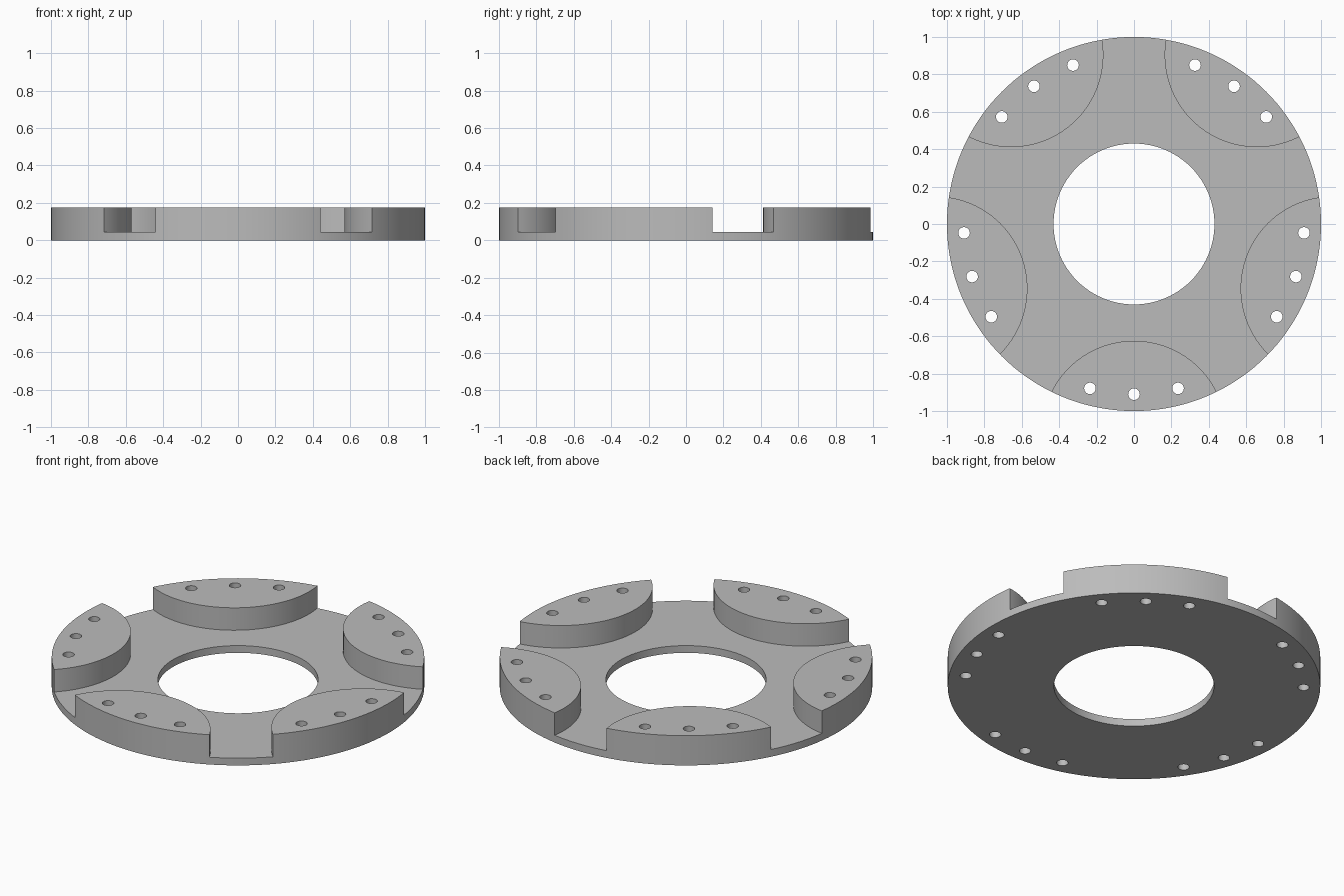
import bpy
from math import cos, sin, radians

if "Cube" in bpy.data.objects:
    bpy.data.objects.remove(bpy.data.objects["Cube"])

RIM, BORE = 1.0, 0.43          # outer and inner radius
BASE, TOP = 0.043, 0.176       # plate thickness and full height
LOBE_R, LOBE_D = 0.4935, 1.118  # lobe arc radius and centre distance
HOLE_R, HOLE_D = 0.031, 0.91   # bolt hole radius and pitch radius

grey = bpy.data.materials.new("light grey")
grey.diffuse_color = (0.5, 0.5, 0.5, 1)
grey.use_nodes = True
grey.node_tree.nodes["Principled BSDF"].inputs["Base Color"].default_value = grey.diffuse_color


def cylinder(name, r, z0, z1, sides, x=0, y=0):
    bpy.ops.mesh.primitive_cylinder_add(
        vertices=sides, radius=r, depth=z1 - z0, location=(x, y, (z0 + z1) / 2))
    ob = bpy.context.object
    ob.name = name
    return ob


def subtract(target, cutters):
    for c in cutters:
        mod = target.modifiers.new("cut", 'BOOLEAN')
        mod.operation, mod.solver, mod.object = 'DIFFERENCE', 'EXACT', c
    bpy.context.view_layer.update()
    dg = bpy.context.evaluated_depsgraph_get()
    mesh = bpy.data.meshes.new_from_object(target.evaluated_get(dg))
    target.modifiers.clear()
    target.data = mesh
    for c in cutters:
        bpy.data.objects.remove(c)


def polar(d, deg):
    return d * cos(radians(deg)), d * sin(radians(deg))


lobe_angles = [-90 + 72 * k for k in range(5)]

# Pocket tool: everything above the plate except the five lobes
pocket = cylinder("pocket_cutter", 1.3, BASE, 0.4, 64)
subtract(pocket, [cylinder("lobe_cutter", LOBE_R, -0.2, 0.6, 96, *polar(LOBE_D, a))
                  for a in lobe_angles])

# Ring plate with raised lobes, centre bore and three bolt holes per lobe
plate = cylinder("flange_plate", RIM, 0, TOP, 144)
bore = cylinder("bore_cutter", BORE, -0.2, 0.6, 96)
holes = [cylinder("hole_cutter", HOLE_R, -0.2, 0.6, 24, *polar(HOLE_D, a + off))
         for a in lobe_angles for off in (-15, 0, 15)]
subtract(plate, [pocket, bore] + holes)

plate.data.materials.clear()
plate.data.materials.append(grey)
for p in plate.data.polygons:
    p.material_index = 0

bpy.ops.object.select_all(action='DESELECT')
plate.select_set(True)
bpy.context.view_layer.objects.active = plate
bpy.ops.object.shade_smooth_by_angle(angle=radians(30))
